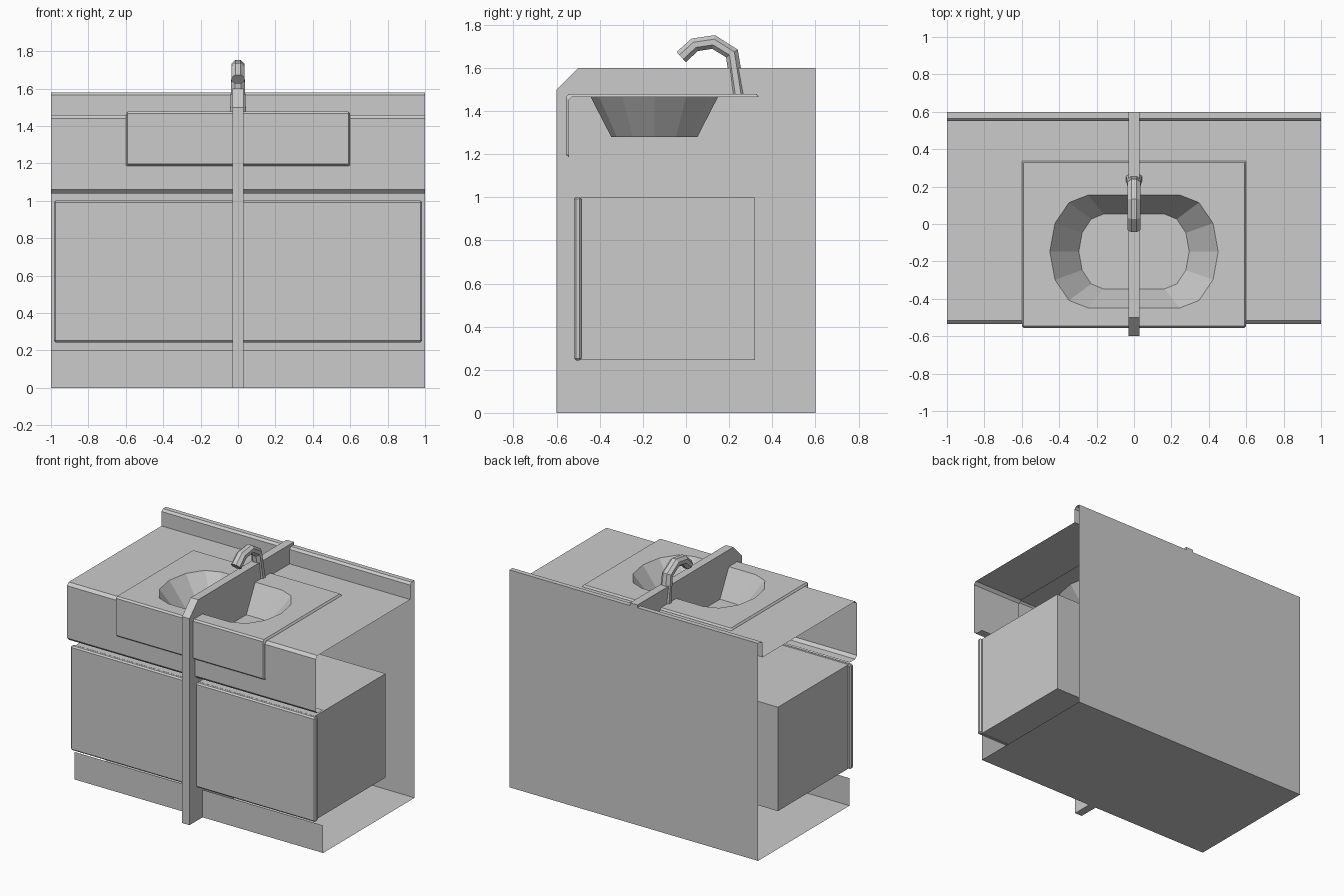
import bpy, bmesh
from math import sin, cos, pi, radians
from mathutils import Vector

if "Cube" in bpy.data.objects:
    bpy.data.objects.remove(bpy.data.objects["Cube"])


def finish(bm, name, bevel=0):
    bmesh.ops.remove_doubles(bm, verts=bm.verts, dist=0.0005)
    bmesh.ops.recalc_face_normals(bm, faces=bm.faces)
    me = bpy.data.meshes.new(name)
    bm.to_mesh(me)
    bm.free()
    ob = bpy.data.objects.new(name, me)
    bpy.context.collection.objects.link(ob)
    if bevel:
        mod = ob.modifiers.new("bevel", 'BEVEL')
        mod.width, mod.segments = bevel, 1
    return ob


def box(name, x, y, z, bevel=0):
    bm = bmesh.new()
    bmesh.ops.create_cube(bm, size=1)
    for v in bm.verts:
        v.co = [lo + (c + 0.5) * (hi - lo) for c, (lo, hi) in zip(v.co, (x, y, z))]
    return finish(bm, name, bevel)


def sheet(bm, columns, skip):
    """Skin between (x, yz profile) columns, leaving out faces chosen by skip(col, row)."""
    grid = [[bm.verts.new((x, y, z)) for y, z in prof] for x, prof in columns]
    for c in range(len(grid) - 1):
        for r in range(len(grid[0]) - 1):
            if not skip(c, r):
                bm.faces.new((grid[c][r], grid[c + 1][r], grid[c + 1][r + 1], grid[c][r + 1]))
    return grid


# Cabinet shell: open-ended sheet with the sink cut-out in the middle column
profile = [(-0.45, 0.2), (-0.45, 0), (0.6, 0), (0.6, 1.58), (0.565, 1.58), (0.55, 1.565),
           (0.55, 1.46), (0.32, 1.46), (-0.515, 1.46), (-0.535, 1.44), (-0.535, 1.22),
           (-0.535, 1.06), (-0.515, 1.04), (-0.45, 1.04)]
bm = bmesh.new()
sheet(bm, [(x, profile) for x in (-1, -0.59, 0.59, 1)],
      lambda c, r: c == 1 and r in (7, 8, 9))
finish(bm, "cabinet_shell")

# Drawer body and its bevelled front
box("drawer_body", (-0.963, 0.963), (-0.49, 0.32), (0.245, 1.0))
box("drawer_front", (-0.985, 0.985), (-0.52, -0.485), (0.243, 1.002), 0.01)

# Sink: apron and top with folded edges, plus a faceted basin
outer = [(-0.543, 1.186), (-0.557, 1.198), (-0.557, 1.466), (-0.546, 1.478),
         (0.328, 1.478), (0.338, 1.465)]
inner = [(-0.543, 1.19), (-0.544, 1.198), (-0.544, 1.45), (-0.53, 1.465),
         (0.328, 1.465), (0.336, 1.464)]
bm = bmesh.new()
grid = sheet(bm, [(-0.6, inner), (-0.59, outer), (0.59, outer), (0.6, inner)],
             lambda c, r: c == 1 and r == 3)


def basin_ring(cx, rx, ry, z):
    pts = []
    for side in (1, -1):
        for i in range(7):
            a = radians(-90 + 30 * i)
            pts.append((side * (cx + rx * cos(a)), -0.147 + side * ry * sin(a), z))
    return [bm.verts.new(p) for p in pts]


rim = basin_ring(0.245, 0.205, 0.302, 1.478)
floor = basin_ring(0.163, 0.132, 0.2, 1.28)
n = len(rim)
for i in range(n):
    j = (i + 1) % n
    bm.faces.new((rim[i], rim[j], floor[j], floor[i]))
bm.faces.new(floor)
border = [grid[1][3], grid[2][3], grid[2][4], grid[1][4]]
edges = []
for loop in (border, rim):
    for i, v in enumerate(loop):
        w = loop[(i + 1) % len(loop)]
        edges.append(bm.edges.get((v, w)) or bm.edges.new((v, w)))
bmesh.ops.triangle_fill(bm, edges=edges, use_beauty=True, use_dissolve=False)
finish(bm, "sink")

# Centre divider with chamfered front corner
bm = bmesh.new()
side = [(-0.6, 0), (0.6, 0), (0.6, 1.6), (-0.5, 1.6), (-0.6, 1.5)]
face = bm.faces.new([bm.verts.new((-0.03, y, z)) for y, z in side])
ext = bmesh.ops.extrude_face_region(bm, geom=[face])["geom"]
bmesh.ops.translate(bm, vec=(0.06, 0, 0),
                    verts=[g for g in ext if isinstance(g, bmesh.types.BMVert)])
finish(bm, "centre_divider")

# Faucet: eight-sided tube swept along an arch
path = [Vector((0, y, z)) for y, z in
        ((0.243, 1.47), (0.213, 1.667), (0.128, 1.72), (0.04, 1.707), (-0.022, 1.65))]
bm = bmesh.new()
rings = []
for i, p in enumerate(path):
    d1 = (p - path[max(i - 1, 0)]).normalized()
    d2 = (path[min(i + 1, len(path) - 1)] - p).normalized()
    tangent = (d1 + d2).normalized()
    normal = Vector((0, tangent.z, -tangent.y))
    rx = 0.046 - 0.008 * min(i, 1)
    ring = []
    for k in range(8):
        a = pi / 8 + k * pi / 4
        ring.append(bm.verts.new(p + Vector((rx * cos(a), 0, 0)) + normal * 0.035 * sin(a)))
    rings.append(ring)
for a, b in zip(rings, rings[1:]):
    for k in range(8):
        m = (k + 1) % 8
        bm.faces.new((a[k], a[m], b[m], b[k]))
bm.faces.new(rings[0])
bm.faces.new(rings[-1])
finish(bm, "faucet")
